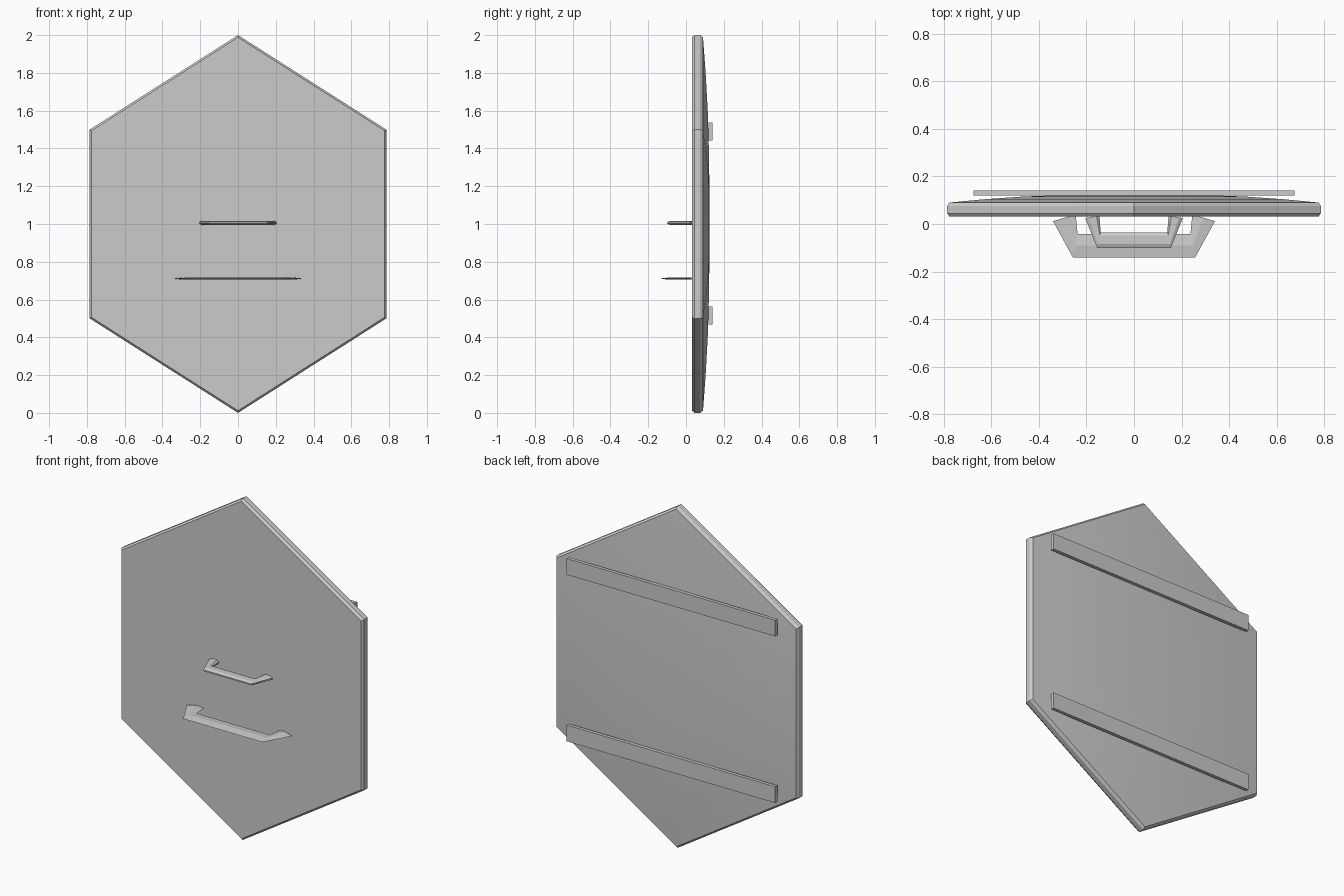
import bpy, bmesh

if "Cube" in bpy.data.objects:
    bpy.data.objects.remove(bpy.data.objects["Cube"])

grey = bpy.data.materials.new("plain grey")
grey.diffuse_color = (0.6, 0.6, 0.6, 1)
grey.use_nodes = True
grey.node_tree.nodes["Principled BSDF"].inputs["Base Color"].default_value = grey.diffuse_color


def finish(name, bm):
    bmesh.ops.recalc_face_normals(bm, faces=bm.faces)
    me = bpy.data.meshes.new(name)
    bm.to_mesh(me)
    bm.free()
    me.materials.append(grey)
    ob = bpy.data.objects.new(name, me)
    bpy.context.collection.objects.link(ob)
    return ob


def loft(bm, rings):
    """Skin between closed rings of points; returns the vertex rings."""
    vs = [[bm.verts.new(p) for p in r] for r in rings]
    n = len(vs[0])
    for a, b in zip(vs, vs[1:]):
        for i in range(n):
            j = (i + 1) % n
            bm.faces.new((a[i], a[j], b[j], b[i]))
    return vs


# Hexagonal panel: flat front, chamfered rim, gently domed back
hexagon = [(0, 1), (0.785, 0.5), (0.785, -0.5), (0, -1), (-0.785, -0.5), (-0.785, 0.5)]
profile = [(0.988, 0.032), (1.0, 0.045), (1.0, 0.075), (0.988, 0.09),
           (0.8, 0.104), (0.6, 0.115), (0.4, 0.121), (0.2, 0.124)]
bm = bmesh.new()
vs = loft(bm, [[(x * s, y, 1 + z * s) for x, z in hexagon] for s, y in profile])
bm.faces.new(vs[0])
bm.faces.new(vs[-1])
panel = finish("hexagonal_panel", bm)
bpy.context.view_layer.objects.active = panel
panel.select_set(True)
bpy.ops.object.shade_smooth_by_angle(angle=0.35)
panel.select_set(False)

# Two mounting bars across the back
for name, z in (("upper_back_bar", 1.49), ("lower_back_bar", 0.515)):
    bm = bmesh.new()
    bmesh.ops.create_cube(bm, size=1)
    for v in bm.verts:
        v.co = (v.co.x * 1.35, 0.13 + v.co.y * 0.02, z + v.co.z * 0.095)
    finish(name, bm)


# Handles: a section swept between outer and inner outlines, mirrored in x
def handle(name, outer, inner, section, z):
    pairs = list(zip(outer, inner))
    pairs += [((-o[0], o[1]), (-i[0], i[1])) for o, i in reversed(pairs)]
    rings = [[(o[0] + (i[0] - o[0]) * t, o[1] + (i[1] - o[1]) * t, z + dz)
              for t, dz in section] for o, i in pairs]
    bm = bmesh.new()
    vs = loft(bm, rings)
    bm.faces.new(vs[0])
    bm.faces.new(vs[-1])
    finish(name, bm)


handle("grip_handle", [(-0.205, 0.025), (-0.155, -0.1)], [(-0.145, 0.035), (-0.14, -0.035)],
       [(0, -.004), (0, .004), (.25, .011), (.8, .011), (1, .004), (1, -.004), (.8, -.011), (.25, -.011)],
       1.006)
handle("forearm_handle", [(-0.34, 0.012), (-0.257, -0.14)], [(-0.245, 0.04), (-0.237, -0.042)],
       [(0, 0), (.5, .006), (1, 0), (.5, -.006)], 0.711)
